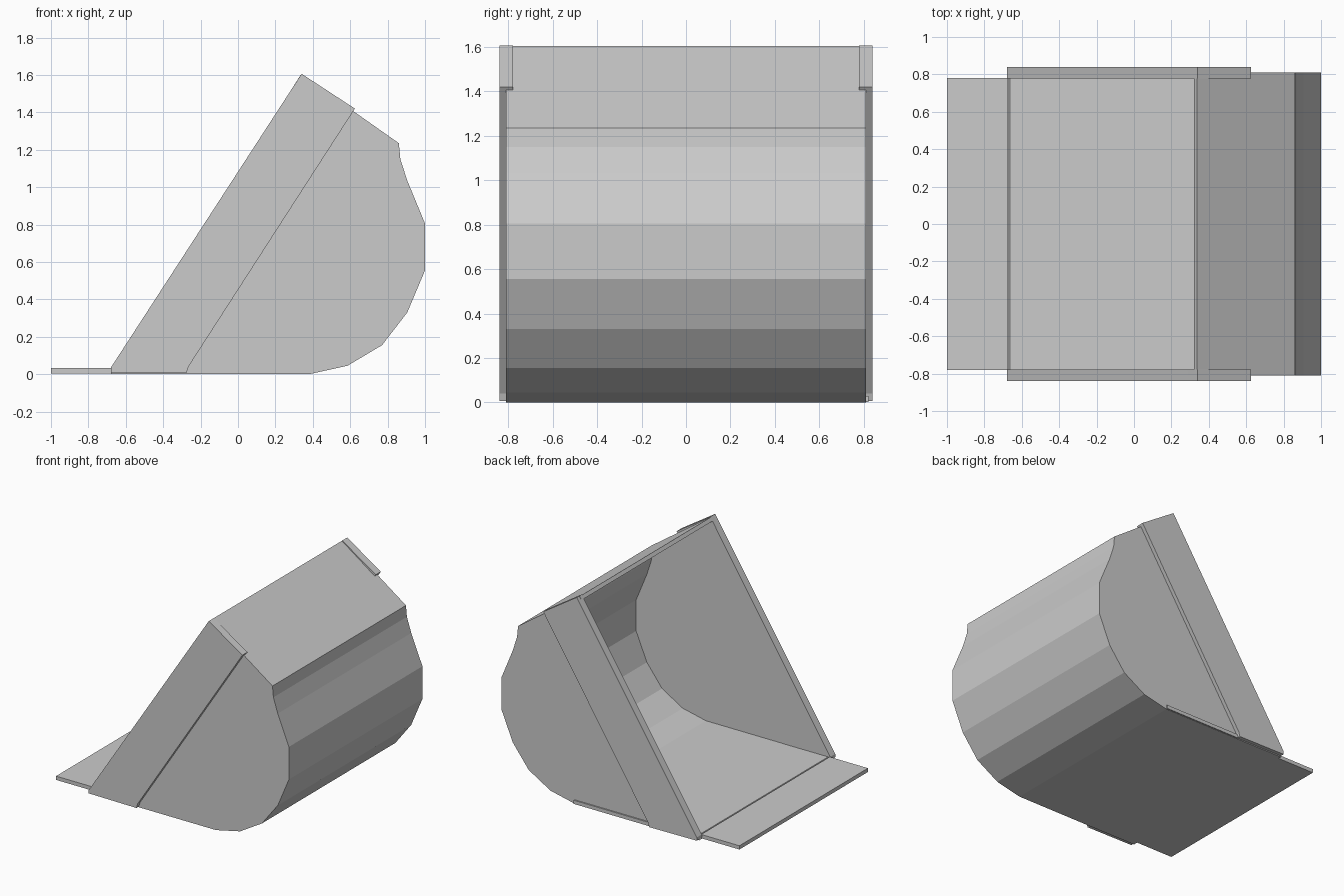
import bpy, bmesh
from mathutils import Vector

if "Cube" in bpy.data.objects:
    bpy.data.objects.remove(bpy.data.objects["Cube"])


def finish(name, bm):
    bmesh.ops.recalc_face_normals(bm, faces=bm.faces)
    mesh = bpy.data.meshes.new(name)
    bm.to_mesh(mesh)
    bm.free()
    obj = bpy.data.objects.new(name, mesh)
    bpy.context.collection.objects.link(obj)
    return obj


def plate(name, profile, y0, y1):
    """Closed xz profile extruded between two y positions."""
    bm = bmesh.new()
    face = bm.faces.new([bm.verts.new((x, y0, z)) for x, z in profile])
    ext = bmesh.ops.extrude_face_region(bm, geom=[face])
    verts = [g for g in ext["geom"] if isinstance(g, bmesh.types.BMVert)]
    bmesh.ops.translate(bm, verts=verts, vec=(0, y1 - y0, 0))
    # keep the starting cap if the extrusion removed it
    start = [v for v in bm.verts if abs(v.co.y - y0) < 1e-6]
    bmesh.ops.contextual_create(bm, geom=start) if not any(
        all(v in start for v in f.verts) for f in bm.faces) else None
    return finish(name, bm)


def inset(path, t, first, last):
    """Mitred offset of an open path to its left, with given end points."""
    pts = [Vector(p) for p in path]
    out = [Vector(first)]
    for a, b, c in zip(pts, pts[1:], pts[2:]):
        d1, d2 = (b - a).normalized(), (c - b).normalized()
        n1, n2 = Vector((-d1.y, d1.x)), Vector((-d2.y, d2.x))
        out.append(b + (n1 + n2) * t / (1 + n1.dot(n2)))
    return out + [Vector(last)]


# Bucket body: hollow shell with two side walls, open along the slanted side
outer = [(-0.68, 0.002), (-0.40, 0.0), (0.38, 0.0), (0.585, 0.045), (0.77, 0.155),
         (0.905, 0.33), (1.0, 0.555), (1.0, 0.805), (0.905, 1.035),
         (0.868, 1.15), (0.86, 1.235), (0.337, 1.603)]
inner = inset(outer, 0.03, (-0.662, 0.031), (0.321, 1.578))

bm = bmesh.new()
rows = [[bm.verts.new((p[0], y, p[1])) for p in path]
        for path, y in ((outer, -0.81), (outer, 0.81), (inner, 0.78), (inner, -0.78))]
# side walls, outside and inside
for row in rows:
    bm.faces.new(row)
# curved shell, outside and inside
for a, b in ((rows[0], rows[1]), (rows[2], rows[3])):
    for i in range(len(outer) - 1):
        bm.faces.new((a[i], a[i + 1], b[i + 1], b[i]))
# opening rim: two sides, floor and top
for a, b in ((rows[1], rows[2]), (rows[3], rows[0])):
    bm.faces.new((a[0], b[0], b[-1], a[-1]))
for k in (0, -1):
    bm.faces.new([row[k] for row in rows])
finish("bucket_body", bm)

# Reinforcing side cutters along the opening
strip = [(-0.68, 0.01), (-0.275, 0.006), (-0.265, 0.04), (0.625, 1.42),
         (0.34, 1.606), (-0.68, 0.035)]
for s, side in ((-1, "front"), (1, "back")):
    plate("side_cutter_" + side, strip, s * 0.779, s * 0.84)

# Cutting lip
plate("cutting_lip", [(-1.0, 0.005), (-0.675, 0.005), (-0.675, 0.034), (-1.0, 0.034)],
      -0.78, 0.78)

# Narrow wear bar low on the back wall
plate("wear_bar", [(-0.275, 0.002), (0.38, 0.002), (0.38, 0.03), (-0.275, 0.03)],
      0.80, 0.82)
